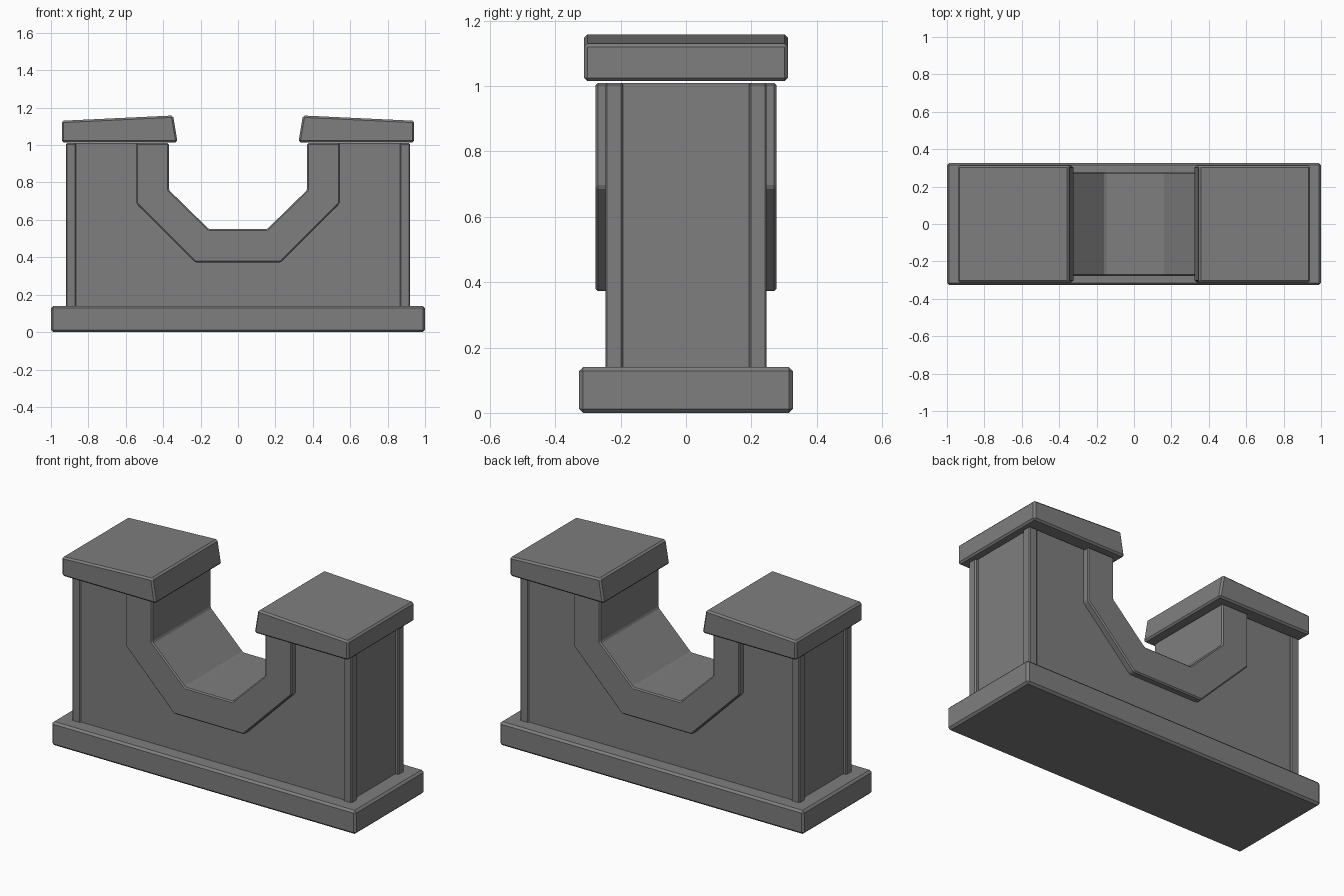
import bpy, bmesh

old = bpy.data.objects.get("Cube")
if old:
    bpy.data.objects.remove(old, do_unlink=True)

stone = bpy.data.materials.new("dark_grey_stone")
stone.use_nodes = True
GREY = (0.21, 0.21, 0.21, 1)
stone.diffuse_color = GREY
stone.node_tree.nodes["Principled BSDF"].inputs["Base Color"].default_value = GREY


def extrude_profile(name, profile, y0, y1, bevel=0.0):
    """Extrude an (x, z) outline from y0 to y1, with chamfered edges."""
    bm = bmesh.new()
    face = bm.faces.new([bm.verts.new((x, y0, z)) for x, z in profile])
    ext = bmesh.ops.extrude_face_region(bm, geom=[face])
    verts = [g for g in ext["geom"] if isinstance(g, bmesh.types.BMVert)]
    bmesh.ops.translate(bm, verts=verts, vec=(0, y1 - y0, 0))
    bmesh.ops.recalc_face_normals(bm, faces=bm.faces)
    mesh = bpy.data.meshes.new(name)
    bm.to_mesh(mesh)
    bm.free()
    mesh.materials.append(stone)
    obj = bpy.data.objects.new(name, mesh)
    bpy.context.collection.objects.link(obj)
    if bevel:
        mod = obj.modifiers.new("chamfer", "BEVEL")
        mod.width = bevel
        mod.segments = 1
        mod.limit_method = "ANGLE"
    return obj


def rect(x0, x1, z0, z1):
    return [(x0, z0), (x1, z0), (x1, z1), (x0, z1)]


def mirrored(half):
    """Continue a right-hand outline onto the left side."""
    return half + [(-x, z) for x, z in reversed(half)]


TOP = 1.01
inner = [(0.37, TOP), (0.37, 0.76), (0.155, 0.55)]
outer = [(0.545, TOP), (0.545, 0.69), (0.23, 0.373)]
middle = [((a + c) / 2, (b + d) / 2) for (a, b), (c, d) in zip(inner, outer)]

# Base slab
extrude_profile("base_slab", rect(-1, 1, 0, 0.14), -0.327, 0.327, 0.012)

# Wall, notched along the middle of the cradle trim
wall = [(0.9, 0.12), (0.9, TOP)] + middle
extrude_profile("wall", mirrored(wall), -0.238, 0.238)

# Angular cradle trim running through the wall
trim = mirrored(inner) + list(reversed(mirrored(outer)))
extrude_profile("cradle_trim", trim, -0.277, 0.277, 0.007)

for side, s in (("left", 1), ("right", -1)):
    # Corner posts
    for end, y in (("front", -0.22), ("back", 0.22)):
        extrude_profile(f"{side}_{end}_post", rect(s * 0.865, s * 0.92, 0.12, TOP),
                        y - 0.027, y + 0.027, 0.006)
    # Sloping cap, undercut towards the notch
    cap = [(0.942, 1.015), (0.942, 1.13), (0.347, 1.158), (0.323, 1.015)]
    extrude_profile(f"{side}_cap", [(s * x, z) for x, z in cap], -0.312, 0.312, 0.01)
